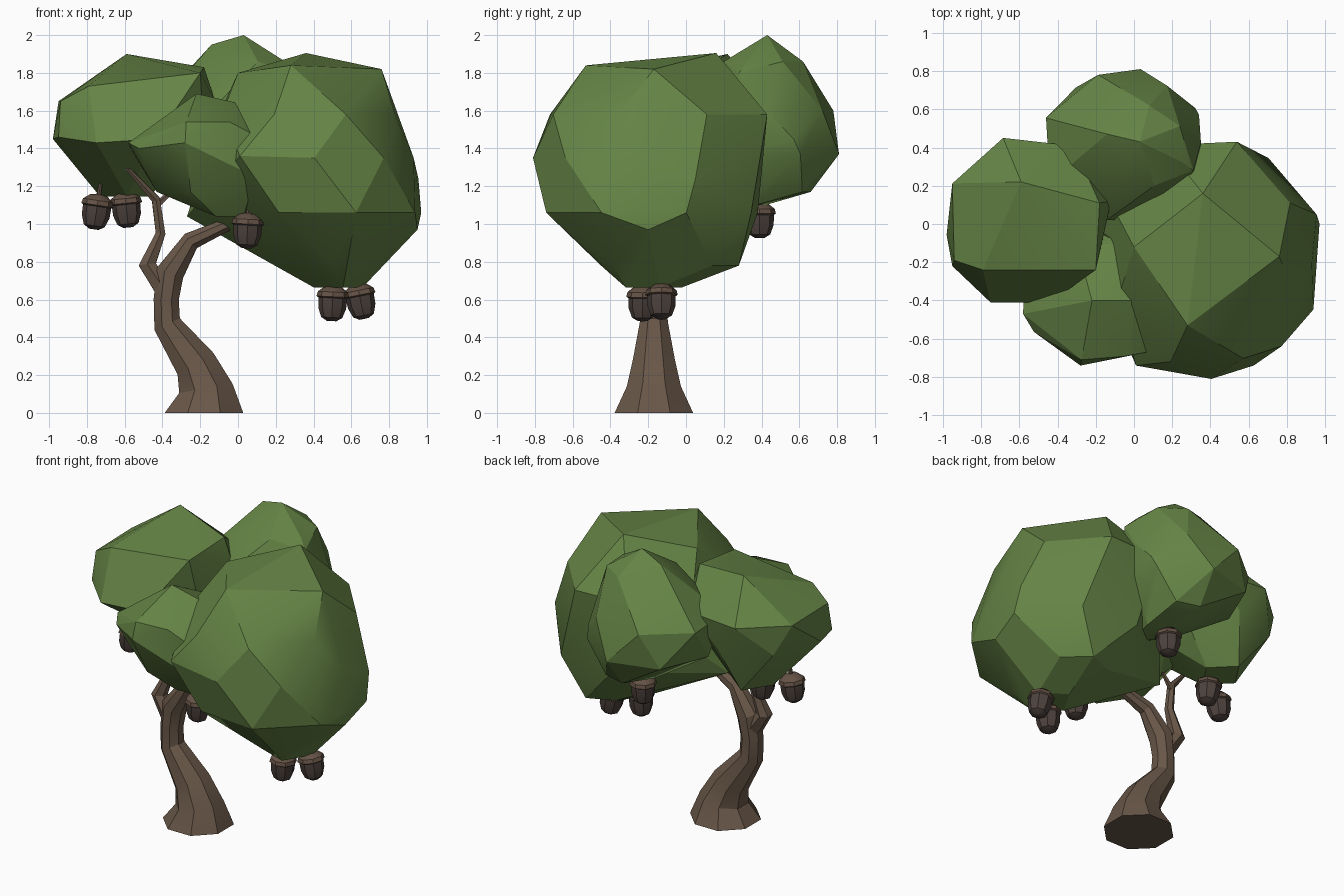
import bpy, bmesh
from math import pi, cos, sin, radians
from mathutils import Vector, Matrix

if "Cube" in bpy.data.objects:
    bpy.data.objects.remove(bpy.data.objects["Cube"])


def material(name, rgb):
    m = bpy.data.materials.new(name)
    m.diffuse_color = (*rgb, 1)
    m.use_nodes = True
    m.node_tree.nodes["Principled BSDF"].inputs["Base Color"].default_value = m.diffuse_color
    return m


LEAF = material("leaf_green", (0.13, 0.23, 0.06))
BARK = material("bark_brown", (0.14, 0.095, 0.065))
NUT = material("nut_brown", (0.075, 0.055, 0.048))
CAP = material("cap_brown", (0.13, 0.085, 0.06))


def finish(bm, name, mat, angle):
    bmesh.ops.recalc_face_normals(bm, faces=bm.faces)
    me = bpy.data.meshes.new(name)
    bm.to_mesh(me)
    bm.free()
    me.materials.append(mat)
    me.shade_smooth()
    me.set_sharp_from_angle(angle=radians(angle))
    ob = bpy.data.objects.new(name, me)
    bpy.context.collection.objects.link(ob)
    return ob


def skin(bm, rings):
    """Join rings of points with quads and close both ends."""
    vs = [[bm.verts.new(p) for p in ring] for ring in rings]
    n = len(vs[0])
    for a, b in zip(vs, vs[1:]):
        for i in range(n):
            j = (i + 1) % n
            bm.faces.new((a[i], a[j], b[j], b[i]))
    bm.faces.new(vs[0][::-1])
    bm.faces.new(vs[-1])


def limb(name, path, sides):
    """Tapered tube along (x, y, z, radius) points."""
    pts = [Vector(p[:3]) for p in path]
    rings = []
    for i, p in enumerate(path):
        t = (pts[min(i + 1, len(pts) - 1)] - pts[max(i - 1, 0)]).normalized()
        if p[2] < 0.01:
            t = Vector((0, 0, 1))
        side = Vector((0, 1, 0))
        side = (side - t * side.dot(t)).normalized()
        other = side.cross(t)
        rings.append([pts[i] + p[3] * (side * sin(a) + other * cos(a))
                      for a in (2 * pi * (k + 0.5) / sides for k in range(sides))])
    bm = bmesh.new()
    skin(bm, rings)
    finish(bm, name, BARK, 25)


def clump(name, levels, corners, sides, phase):
    """Faceted leaf mass: hull of polygons fitted to (z, x0, x1, y0, y1), plus corners."""
    bm = bmesh.new()
    for k, (z, x0, x1, y0, y1) in enumerate(levels):
        n = sides if k else 4
        poly = [(cos(a), sin(a)) for a in
                (2 * pi * i / n + phase + k * 0.45 for i in range(n))]
        xs, ys = zip(*poly)
        for x, y in poly:
            u = (x - min(xs)) / (max(xs) - min(xs))
            v = (y - min(ys)) / (max(ys) - min(ys))
            bm.verts.new((x0 + u * (x1 - x0), y0 + v * (y1 - y0), z))
    for c in corners:
        bm.verts.new(c)
    out = bmesh.ops.convex_hull(bm, input=bm.verts)
    loose = {g for g in out["geom_interior"] + out["geom_unused"]
             if isinstance(g, bmesh.types.BMVert)}
    bmesh.ops.delete(bm, geom=list(loose), context='VERTS')
    # Merge nearly coplanar triangles into larger facets
    bmesh.ops.dissolve_limit(bm, angle_limit=radians(7), verts=bm.verts, edges=bm.edges)
    finish(bm, name, LEAF, 20)


def lathe(name, profile, mat, matrix, sides=8):
    bm = bmesh.new()
    skin(bm, [[matrix @ Vector((r * cos(2 * pi * i / sides), r * sin(2 * pi * i / sides), z))
               for i in range(sides)] for r, z in profile])
    finish(bm, name, mat, 35)


# Trunk with its main branch, thin side branch and twig
limb("trunk", [(-.18, -.17, 0, .225), (-.17, -.17, .13, .155), (-.225, -.17, .26, .12),
               (-.375, -.17, .47, .08), (-.38, -.17, .6, .072), (-.36, -.17, .74, .08),
               (-.25, -.18, .91, .053), (-.05, -.2, 1.0, .036), (.15, -.2, 1.08, .025)], 8)
limb("side_branch", [(-.38, -.17, .64, .06), (-.48, -.16, .785, .052), (-.41, -.15, .95, .03),
                     (-.435, -.16, 1.13, .026), (-.6, -.22, 1.31, .012)], 6)
limb("twig", [(-.43, -.15, 1.1, .02), (-.34, -.13, 1.18, .01)], 5)

# Leaf clumps
clump("leaves_right", [(.665, .40, .66, -.32, -.02), (.78, .30, .76, -.45, .28),
                       (1.06, -.05, .97, -.74, .38), (1.35, -.1, .93, -.81, .42),
                       (1.58, -.1, .83, -.72, .43)],
      [(.36, .16, 1.905), (.28, -.53, 1.84), (.76, -.17, 1.82), (0, -.12, 1.8),
       (.95, -.2, .97), (-.27, -.07, 1.04), (.01, -.74, 1.36), (.955, .05, 1.24)], 8, 0.2)
clump("leaves_back", [(1.1, .05, .2, .2, .42), (1.17, -.1, .25, .08, .66),
                      (1.37, -.44, .34, .02, .81), (1.6, -.46, .35, .02, .78),
                      (1.86, -.18, .25, .2, .62)],
      [(.03, .43, 2.0), (-.14, .47, 1.95), (.31, .28, 1.8), (.34, .57, 1.45)], 7, 0.5)
clump("leaves_left", [(1.145, -.73, -.47, -.04, .28), (1.45, -.98, -.18, -.41, .4),
                      (1.65, -.95, -.12, -.31, .45)],
      [(-.59, .22, 1.9), (-.18, .11, 1.83), (-.2, -.24, 1.8), (-.79, -.24, 1.73),
       (-.95, -.22, 1.46), (-.94, -.19, 1.65), (-.75, -.41, 1.43)], 7, 0.1)
clump("leaves_front", [(1.04, -.12, .03, -.5, -.25), (1.17, -.43, .1, -.62, -.1),
                       (1.4, -.57, .1, -.7, 0), (1.54, -.4, .06, -.71, -.1)],
      [(-.22, -.4, 1.69), (0, -.4, 1.64), (.07, -.67, 1.48), (.09, -.66, 1.25),
       (-.28, -.74, 1.43), (-.58, -.47, 1.43)], 6, 0.8)

# Acorns: position and lean
ACORNS = [(-.75, -.08, 1.065, .15), (-.59, .01, 1.075, -.1), (.05, -.5, .965, .05),
          (.05, .39, 1.02, 0), (.5, -.23, .58, .05), (.65, -.13, .59, -.2)]
for i, (x, y, z, lean) in enumerate(ACORNS, 1):
    m = Matrix.Translation((x, y, z)) @ Matrix.Rotation(lean, 4, 'Y')
    lathe(f"acorn_nut_{i}", [(.025, -.094), (.056, -.075), (.074, -.025), (.076, .04)], NUT, m)
    lathe(f"acorn_cap_{i}", [(.066, .022), (.086, .035), (.08, .06), (.045, .088),
                             (.013, .094), (.011, .15)], CAP, m)
